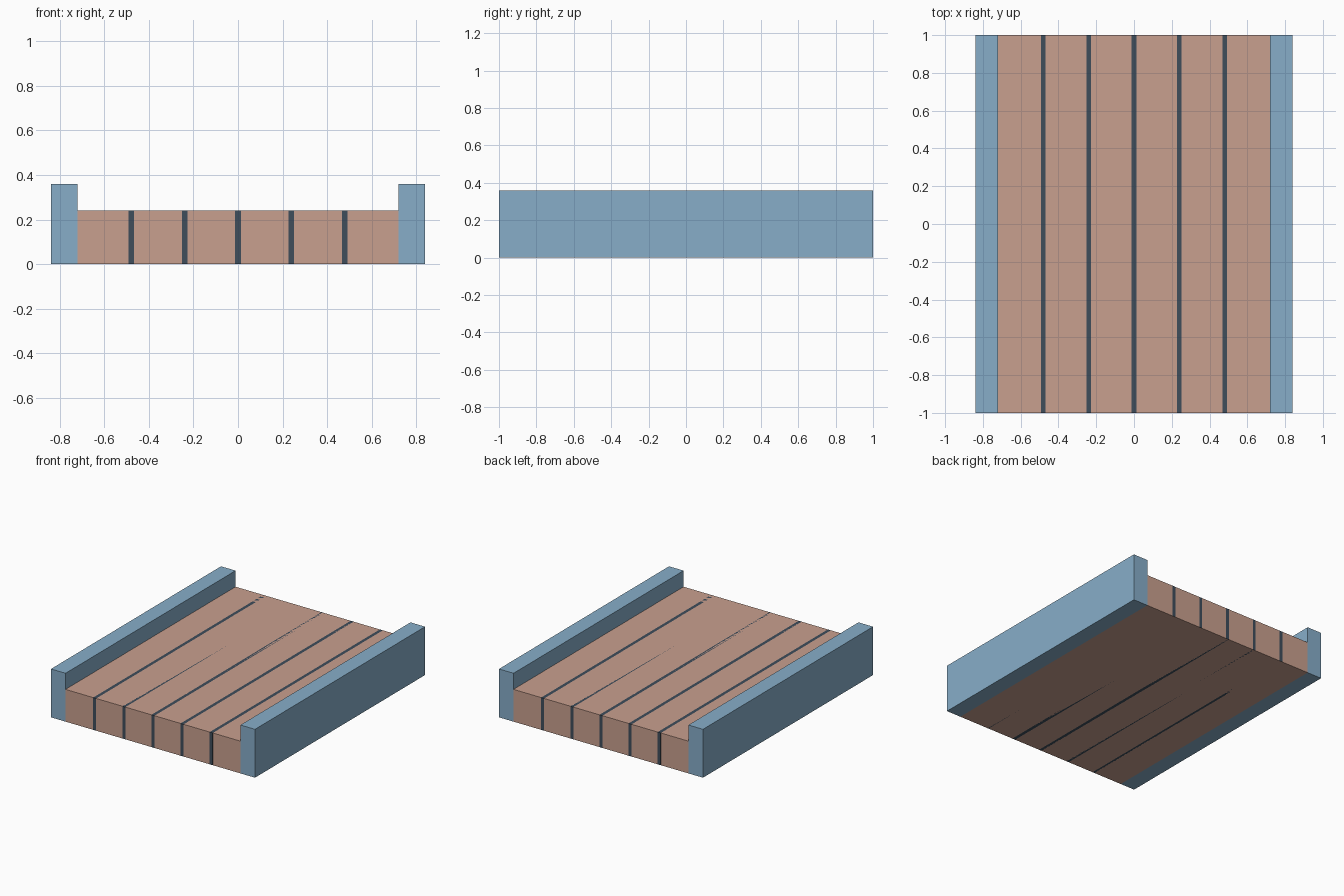
import bpy

if "Cube" in bpy.data.objects:
    bpy.data.objects.remove(bpy.data.objects["Cube"])


def srgb(r, g, b):
    lin = lambda c: c / 12.92 if c <= 0.04045 else ((c + 0.055) / 1.055) ** 2.4
    return (lin(r / 255), lin(g / 255), lin(b / 255), 1.0)


def material(name, rgb):
    m = bpy.data.materials.new(name)
    m.diffuse_color = srgb(*rgb)
    m.use_nodes = True
    m.node_tree.nodes["Principled BSDF"].inputs["Base Color"].default_value = m.diffuse_color
    return m


def box(name, x, width, length, height, mat):
    """Box standing on z = 0, centred on y = 0."""
    bpy.ops.mesh.primitive_cube_add(size=1, location=(x, 0, height / 2))
    ob = bpy.context.object
    ob.name = name
    ob.scale = (width, length, height)
    bpy.ops.object.transform_apply(location=True, rotation=False, scale=True)
    ob.data.materials.append(mat)
    return ob


blue = material("rail blue", (135, 174, 201))
clay = material("deck clay", (201, 160, 143))
dark = material("seam dark slate", (62, 77, 91))

DECK_W, DECK_H, LENGTH, PLANKS = 1.44, 0.24, 2.0, 6
RAIL_W, RAIL_H = 0.12, 0.36

# Deck slab
box("deck", 0, DECK_W, LENGTH, DECK_H, clay)

# Dark seams between the planks, flush with the deck top
pitch = DECK_W / PLANKS
for i in range(1, PLANKS):
    box(f"deck_seam_{i}", -DECK_W / 2 + i * pitch, 0.025, LENGTH + 0.001, DECK_H, dark)

# Raised side rails
for side, name in ((-1, "left_rail"), (1, "right_rail")):
    box(name, side * (DECK_W + RAIL_W) / 2, RAIL_W, LENGTH, RAIL_H, blue)
